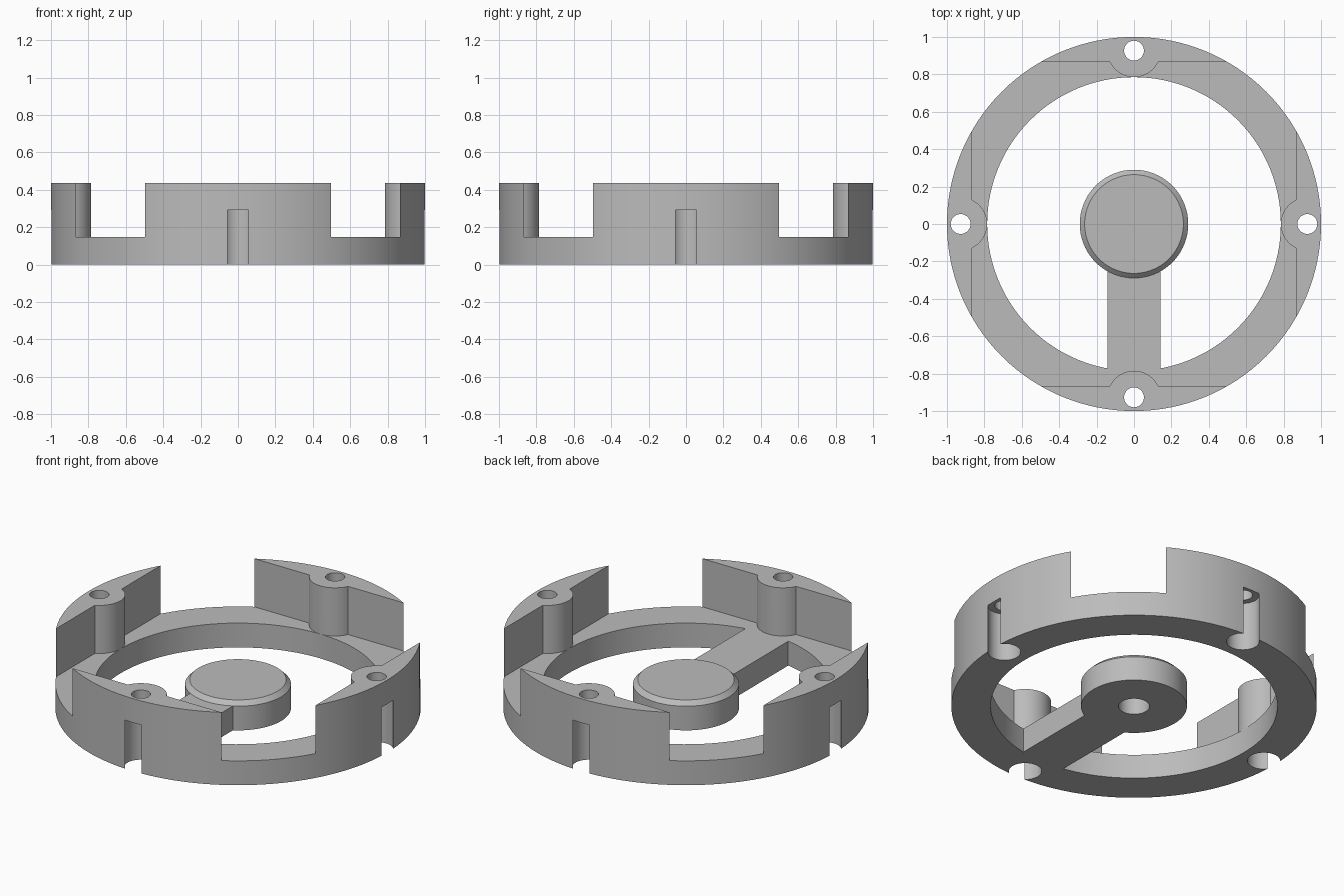
import bpy, bmesh, math
from mathutils import Matrix, Vector

cube = bpy.data.objects.get("Cube")
if cube:
    bpy.data.objects.remove(cube, do_unlink=True)

LEDGE, COUNTERBORE_TOP, TOP = 0.147, 0.293, 0.438
BOLT_RADIUS = 0.927
WALL = 0.867          # distance of the flat inner walls from the centre

grey = bpy.data.materials.new("plain grey")
grey.use_nodes = True
colour = (0.5, 0.5, 0.5, 1)
grey.diffuse_color = colour
grey.node_tree.nodes["Principled BSDF"].inputs["Base Color"].default_value = colour


def finish(name, bm):
    mesh = bpy.data.meshes.new(name)
    bm.to_mesh(mesh)
    bm.free()
    mesh.materials.append(grey)
    obj = bpy.data.objects.new(name, mesh)
    bpy.context.collection.objects.link(obj)
    return obj


def cylinder(name, radius, z0, z1, centre=(0, 0), sides=128, chamfer=0):
    bm = bmesh.new()
    place = Matrix.Translation((*centre, (z0 + z1) / 2))
    bmesh.ops.create_cone(bm, cap_ends=True, segments=sides, radius1=radius,
                          radius2=radius, depth=z1 - z0, matrix=place)
    if chamfer:
        rim = [e for e in bm.edges if all(v.co.z > z1 - 0.001 for v in e.verts)]
        bmesh.ops.bevel(bm, geom=rim, offset=chamfer, segments=1,
                        affect='EDGES', profile=0.5)
    return finish(name, bm)


def box(name, low, high):
    bm = bmesh.new()
    low, high = Vector(low), Vector(high)
    place = Matrix.Translation((low + high) / 2) @ Matrix.Diagonal((*(high - low), 1))
    bmesh.ops.create_cube(bm, size=1, matrix=place)
    return finish(name, bm)


def combine(target, other, operation):
    other.hide_render = True
    mod = target.modifiers.new(operation.lower(), 'BOOLEAN')
    mod.operation, mod.solver, mod.object = operation, 'EXACT', other
    bpy.context.view_layer.objects.active = target
    bpy.ops.object.modifier_apply(modifier=mod.name)
    bpy.data.objects.remove(other, do_unlink=True)


bolts = [(BOLT_RADIUS * math.cos(a), BOLT_RADIUS * math.sin(a))
         for a in (i * math.pi / 2 for i in range(4))]

# Round body with a square pocket that leaves four wall segments and screw bosses
body = cylinder("mount_body", 1, 0, TOP)
pocket = box("pocket_cutter", (-WALL, -WALL, LEDGE), (WALL, WALL, 1))
for p in bolts:
    combine(pocket, cylinder("boss", 0.142, 0, 2, p, 64), 'DIFFERENCE')
combine(body, pocket, 'DIFFERENCE')

# Central opening
combine(body, cylinder("bore_cutter", 0.785, -0.5, 0.3), 'DIFFERENCE')

# Arm and chamfered hub with a blind hole beneath
combine(body, box("arm", (-0.143, -0.8, 0), (0.143, -0.1, LEDGE)), 'UNION')
combine(body, cylinder("hub", 0.29, 0, 0.172, sides=96, chamfer=0.026), 'UNION')
combine(body, cylinder("hub_hole_cutter", 0.085, -0.5, 0.12, sides=48), 'DIFFERENCE')

# Screw holes, with wide counterbores that break through the outer wall
for p in bolts:
    combine(body, cylinder("counterbore", 0.09, -0.5, COUNTERBORE_TOP, p, 48), 'DIFFERENCE')
    combine(body, cylinder("screw_hole", 0.053, -0.5, 1, p, 48), 'DIFFERENCE')

bpy.ops.object.select_all(action='DESELECT')
body.select_set(True)
bpy.context.view_layer.objects.active = body
bpy.ops.object.shade_smooth_by_angle(angle=math.radians(30))
